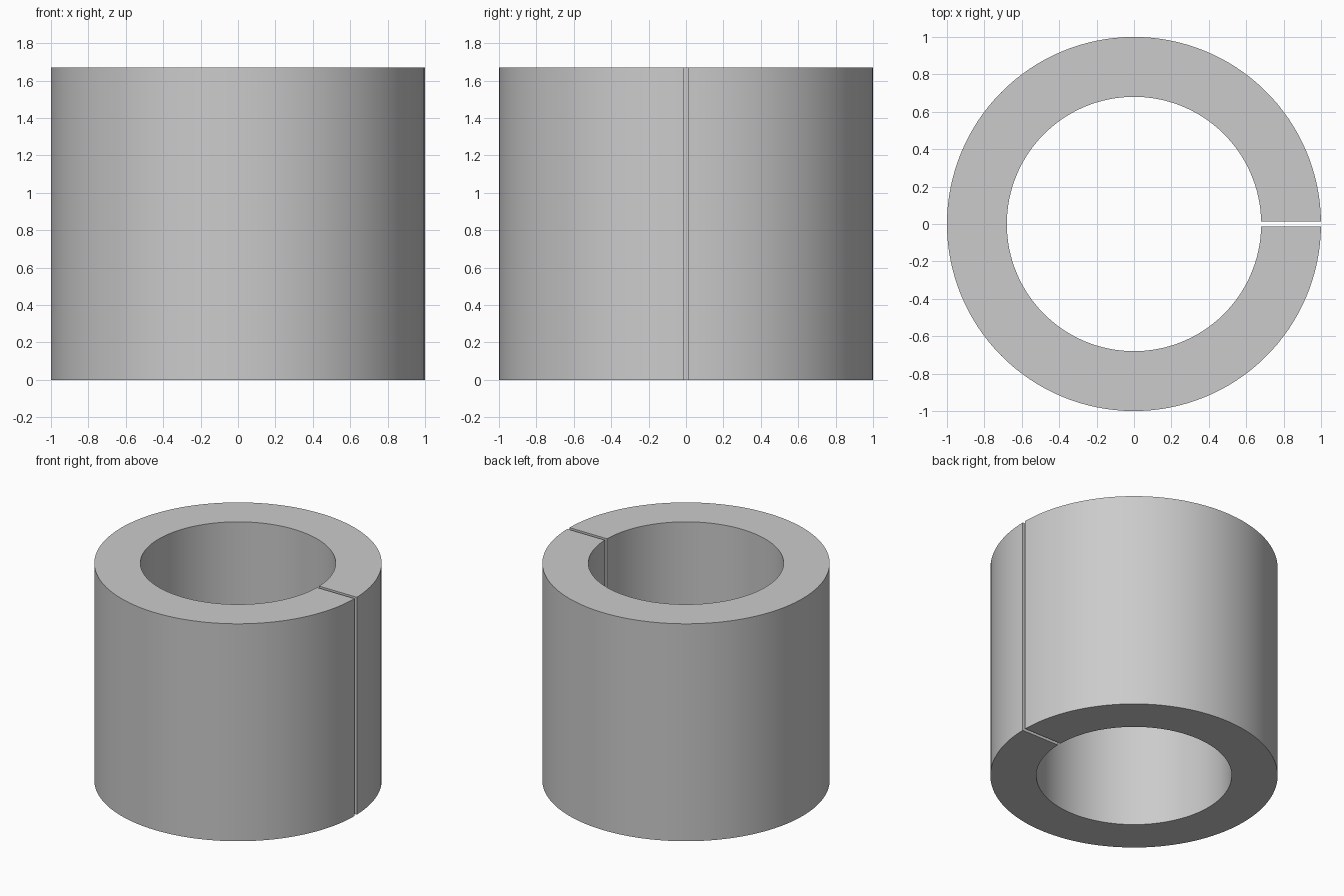
import bpy, bmesh, math

if "Cube" in bpy.data.objects:
    bpy.data.objects.remove(bpy.data.objects["Cube"])

OUTER, INNER, HEIGHT, HALF_GAP, STEPS = 1.0, 0.68, 1.67, 0.0135, 128


def arc(bm, radius):
    """Points of an almost full circle, stopping at the parallel slit walls on +x."""
    start = math.asin(HALF_GAP / radius)
    sweep = 2 * math.pi - 2 * start
    return [bm.verts.new((radius * math.cos(start + sweep * i / STEPS),
                          radius * math.sin(start + sweep * i / STEPS), 0))
            for i in range(STEPS + 1)]


# Split ring profile as a strip of quads, extruded upward
bm = bmesh.new()
outer, inner = arc(bm, OUTER), arc(bm, INNER)
for i in range(STEPS):
    bm.faces.new((outer[i], outer[i + 1], inner[i + 1], inner[i]))
top = bmesh.ops.extrude_face_region(bm, geom=bm.faces[:])["geom"]
bmesh.ops.translate(bm, vec=(0, 0, HEIGHT),
                    verts=[g for g in top if isinstance(g, bmesh.types.BMVert)])
bmesh.ops.recalc_face_normals(bm, faces=bm.faces[:])

mesh = bpy.data.meshes.new("split_bushing")
bm.to_mesh(mesh)
bm.free()
bushing = bpy.data.objects.new("split_bushing", mesh)
bpy.context.collection.objects.link(bushing)

# Smooth walls with sharp rims
bpy.context.view_layer.objects.active = bushing
bushing.select_set(True)
bpy.ops.object.shade_smooth_by_angle(angle=math.radians(30))
